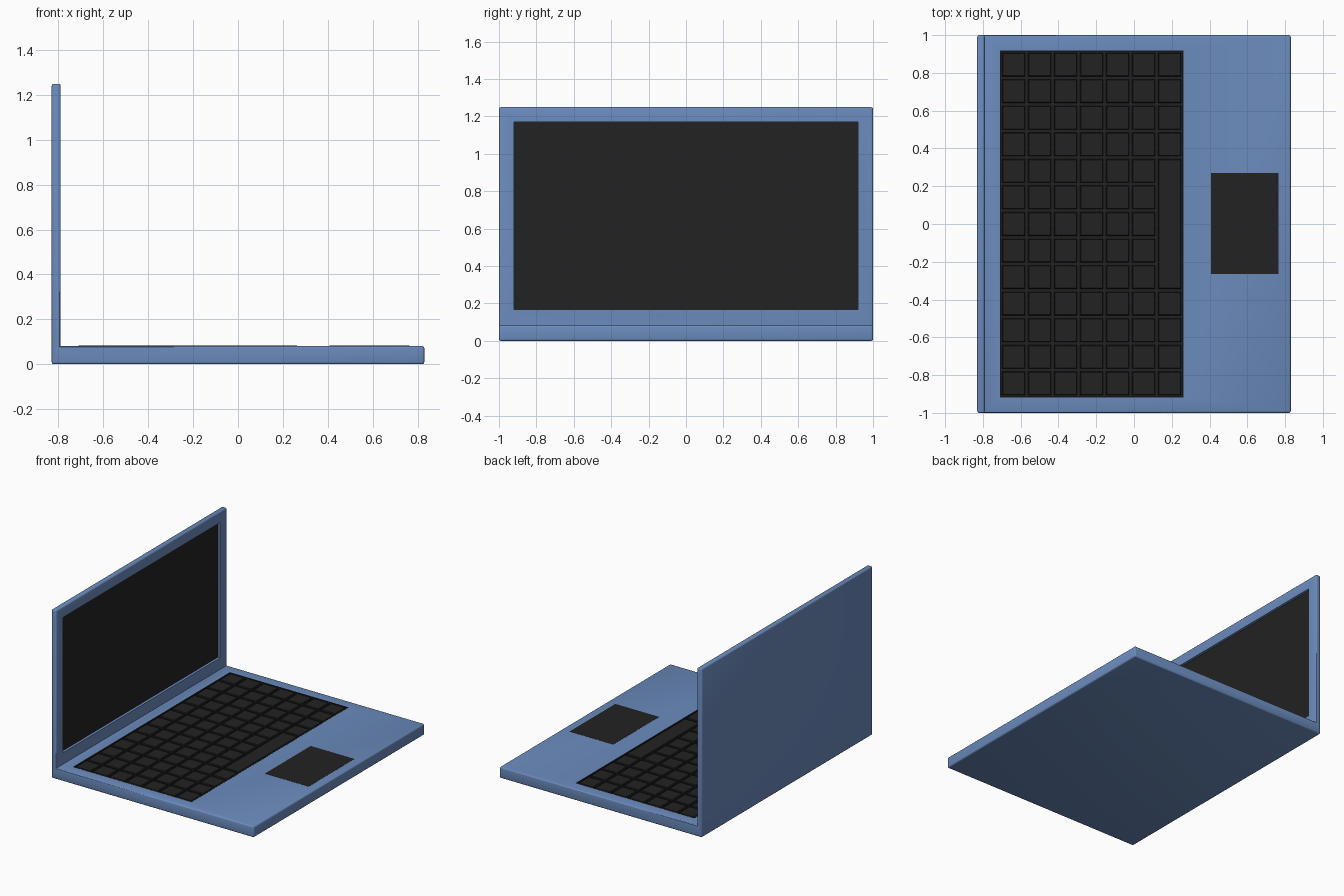
import bpy, bmesh

if "Cube" in bpy.data.objects:
    bpy.data.objects.remove(bpy.data.objects["Cube"])

def material(name, color):
    m = bpy.data.materials.new(name)
    m.diffuse_color = (*color, 1)
    m.use_nodes = True
    m.node_tree.nodes["Principled BSDF"].inputs["Base Color"].default_value = m.diffuse_color
    return m

BLUE = material("blue_shell", (0.147, 0.259, 0.509))
DARK = material("dark_plastic", (0.016, 0.016, 0.016))

def finish(bm, name, mat):
    bmesh.ops.recalc_face_normals(bm, faces=bm.faces)
    me = bpy.data.meshes.new(name)
    bm.to_mesh(me)
    bm.free()
    me.materials.append(mat)
    ob = bpy.data.objects.new(name, me)
    bpy.context.collection.objects.link(ob)
    return ob

def add_box(bm, x0, x1, y0, y1, z0, z1):
    verts = bmesh.ops.create_cube(bm, size=1)["verts"]
    for v in verts:
        v.co = (x0 if v.co.x < 0 else x1, y0 if v.co.y < 0 else y1, z0 if v.co.z < 0 else z1)
    return verts

def box(name, mat, *dims):
    bm = bmesh.new()
    add_box(bm, *dims)
    return finish(bm, name, mat)

def cut(target, *dims):
    cutter = box("cutter", BLUE, *dims)
    cutter.hide_render = True
    mod = target.modifiers.new("recess", "BOOLEAN")
    mod.operation, mod.solver, mod.object = "DIFFERENCE", "EXACT", cutter
    bpy.context.view_layer.objects.active = target
    bpy.ops.object.modifier_apply(modifier=mod.name)
    bpy.data.objects.remove(cutter)

TOP = 0.082               # deck height
LID = -0.79               # inner face of the lid
KX0, KX1, KY = -0.71, 0.262, 0.918
PAD = (0.407, 0.765, -0.265, 0.27)

# One-piece shell: L profile swept across the width, outer edges rounded
bm = bmesh.new()
profile = [(-0.83, 0), (0.83, 0), (0.83, TOP), (LID, TOP), (LID, 1.25), (-0.83, 1.25)]
face = bm.faces.new([bm.verts.new((x, -1, z)) for x, z in profile])
new = bmesh.ops.extrude_face_region(bm, geom=[face])["geom"]
for v in new:
    if isinstance(v, bmesh.types.BMVert):
        v.co.y = 1
bmesh.ops.recalc_face_normals(bm, faces=bm.faces)
inner = lambda v: abs(v.co.x - LID) < 1e-4 and abs(v.co.z - TOP) < 1e-4
outer = [e for e in bm.edges if not any(inner(v) for v in e.verts)]
# include the edges that end at the inner corner, but not the crease itself
outer += [e for e in bm.edges if sum(inner(v) for v in e.verts) == 1]
bmesh.ops.bevel(bm, geom=outer, offset=0.01, segments=3, profile=0.5, affect="EDGES")
shell = finish(bm, "laptop_shell", BLUE)

# Recesses for the screen, keyboard and touchpad
cut(shell, LID - 0.02, LID + 0.05, -0.92, 0.92, 0.167, 1.17)
cut(shell, KX0, KX1, -KY, KY, TOP - 0.02, TOP + 0.05)
bpy.ops.object.select_all(action="DESELECT")
shell.select_set(True)
bpy.context.view_layer.objects.active = shell
bpy.ops.object.shade_smooth_by_angle()

# Screen panel and touchpad
box("screen", DARK, LID - 0.024, LID - 0.019, -0.92, 0.92, 0.167, 1.17)
box("touchpad", DARK, *PAD, TOP - 0.005, TOP + 0.001)

# Keyboard tray: floor with a thin rim
bm = bmesh.new()
R = 0.006
add_box(bm, KX0, KX1, -KY, KY, TOP - 0.022, TOP - 0.016)
for x0, x1, y0, y1 in [(KX0, KX0 + R, -KY, KY), (KX1 - R, KX1, -KY, KY),
                       (KX0 + R, KX1 - R, -KY, -KY + R), (KX0 + R, KX1 - R, KY - R, KY)]:
    add_box(bm, x0, x1, y0, y1, TOP - 0.016, TOP + 0.001)
finish(bm, "keyboard_tray", DARK)

# Keys: 7 rows of 13, with a five-key-wide space bar in the front row
bm = bmesh.new()
G = 0.008
px, py = (KX1 - KX0 - 0.008) / 7, (2 * KY - 0.008) / 13
for r in range(7):
    x = KX0 + 0.004 + r * px
    c = 0
    while c < 13:
        span = 5 if (r == 6 and c == 4) else 1
        y = -KY + 0.004 + c * py
        add_box(bm, x + G, x + px - G, y + G, y + span * py - G, TOP - 0.018, TOP)
        c += span
top_edges = [e for e in bm.edges if all(v.co.z > TOP - 0.001 for v in e.verts)]
bmesh.ops.bevel(bm, geom=top_edges, offset=0.004, segments=1, affect="EDGES")
finish(bm, "keys", DARK)
